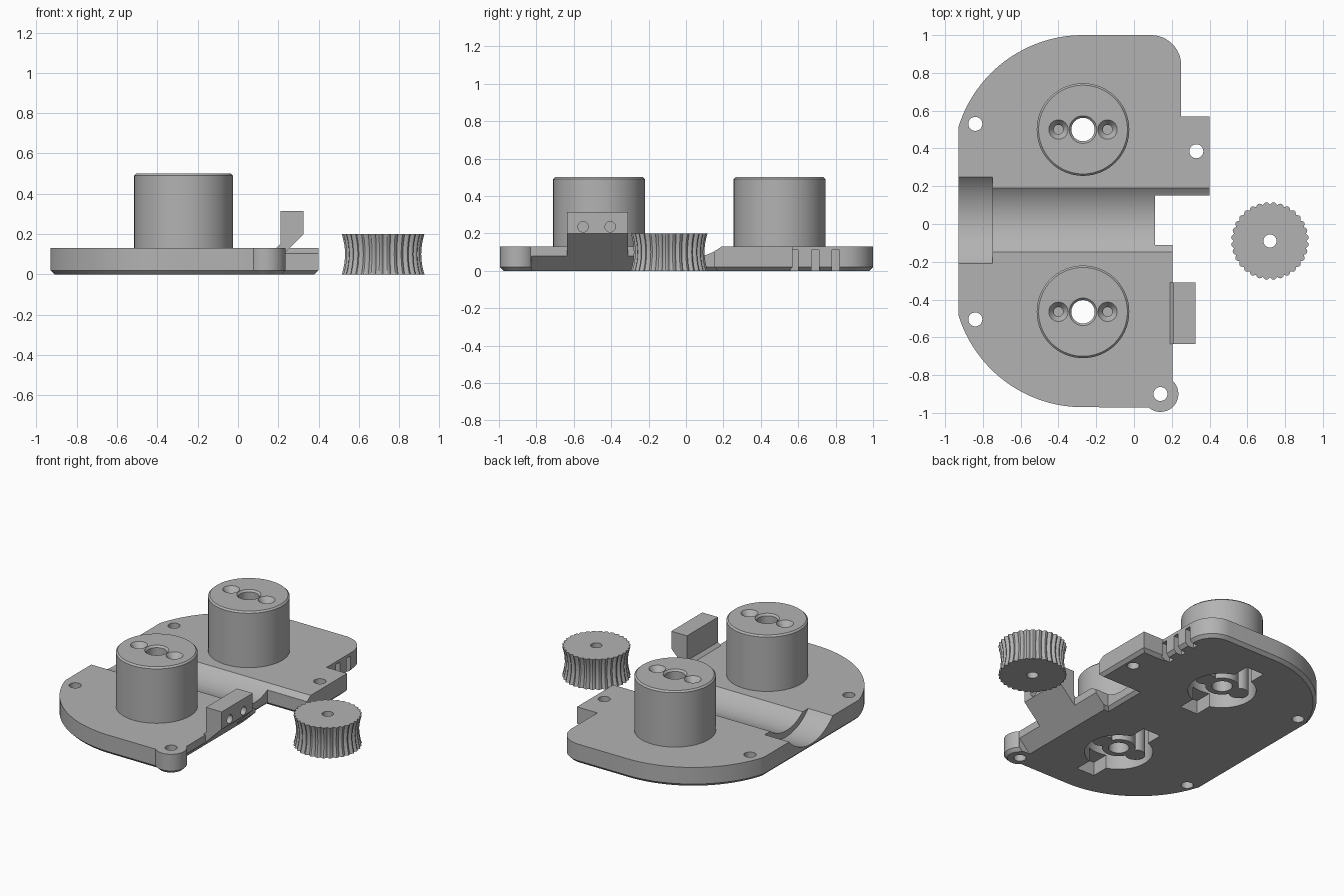
import bpy, bmesh, math
from math import sin, cos, radians, pi

if "Cube" in bpy.data.objects:
    bpy.data.objects.remove(bpy.data.objects["Cube"])

grey = bpy.data.materials.new("plain grey")
grey.diffuse_color = (0.45, 0.45, 0.45, 1)
grey.use_nodes = True
grey.node_tree.nodes["Principled BSDF"].inputs["Base Color"].default_value = grey.diffuse_color


def finish(name, bm):
    bmesh.ops.recalc_face_normals(bm, faces=bm.faces)
    me = bpy.data.meshes.new(name)
    bm.to_mesh(me)
    bm.free()
    ob = bpy.data.objects.new(name, me)
    bpy.context.collection.objects.link(ob)
    me.materials.append(grey)
    return ob


def prism(name, pts, axis, lo, hi, inset=0):
    """Extrude a closed profile along z (x,y points) or along y (x,z points)."""
    bm = bmesh.new()
    put = (lambda p, h: (p[0], p[1], h)) if axis == 'z' else (lambda p, h: (p[0], h, p[1]))
    a = [bm.verts.new(put(p, lo + inset)) for p in pts]
    b = [bm.verts.new(put(p, hi)) for p in pts]
    n = len(pts)
    bottom = bm.faces.new(a[::-1])
    bm.faces.new(b)
    for i in range(n):
        bm.faces.new((a[i], a[(i + 1) % n], b[(i + 1) % n], b[i]))
    bmesh.ops.recalc_face_normals(bm, faces=bm.faces)
    if inset:
        bmesh.ops.inset_region(bm, faces=[bottom], thickness=inset, depth=inset, use_even_offset=True)
    return finish(name, bm)


def rod(name, x, y, rings, n=48, along_x=False):
    """Capped round body from (radius, height) rings; lies along x if asked."""
    bm = bmesh.new()
    loops = []
    for r, h in rings:
        ring = []
        for i in range(n):
            u, v = r * cos(2 * pi * i / n), r * sin(2 * pi * i / n)
            ring.append(bm.verts.new((h, x + u, y + v) if along_x else (x + u, y + v, h)))
        loops.append(ring)
    for a, b in zip(loops, loops[1:]):
        for i in range(n):
            bm.faces.new((a[i], a[(i + 1) % n], b[(i + 1) % n], b[i]))
    bm.faces.new(loops[0][::-1])
    bm.faces.new(loops[-1])
    return finish(name, bm)


def box(x0, x1, y0, y1, z0, z1):
    return prism("box", [(x0, y0), (x1, y0), (x1, y1), (x0, y1)], 'z', z0, z1)


def combine(ob, tool, op='DIFFERENCE'):
    m = ob.modifiers.new("bool", 'BOOLEAN')
    m.operation, m.solver, m.object = op, 'EXACT', tool
    bpy.context.view_layer.objects.active = ob
    bpy.ops.object.modifier_apply(modifier=m.name)
    bpy.data.objects.remove(tool)


def arc(cx, cy, r, a0, a1, n):
    return [(cx + r * cos(radians(a0 + (a1 - a0) * i / n)),
             cy + r * sin(radians(a0 + (a1 - a0) * i / n))) for i in range(n + 1)]


# base plate outline, clockwise from the rear left, with a screw ear at the front right
outline = (arc(-0.27, 0.31, 0.69, 163, 90, 24)
           + arc(0.09, 0.84, 0.16, 90, 0, 12)
           + [(0.25, 0.57), (0.40, 0.57), (0.40, 0.15), (0.11, 0.15), (0.11, -0.11), (0.205, -0.11)]
           + arc(0.14, -0.90, 0.095, 47, -132, 20)
           + arc(-0.27, -0.28, 0.69, 270, 197, 24))
plate = prism("base_plate", outline, 'z', 0, 0.13, 0.02)

# round channel across the plate, wider at the left end
combine(plate, rod("cut", 0.02, 0.34, [(0.27, -0.76), (0.27, 0.6)], 96, True))
combine(plate, rod("cut", 0.02, 0.34, [(0.31, -1.1), (0.31, -0.75)], 96, True))

# undercut along the front right edge
combine(plate, prism("cut", [(0.11, -0.015), (0.4, -0.015), (0.4, 0.275)], 'y', -0.825, -0.1))

# notches in the rear right edge
for y in (0.58, 0.69, 0.80):
    combine(plate, box(0.19, 0.27 if y > 0.6 else 0.255, y - 0.02, y + 0.02, -0.02, 0.11))

# screw holes
for x, y in ((-0.84, 0.53), (-0.84, -0.505), (0.33, 0.385), (0.14, -0.90)):
    combine(plate, rod("cut", x, y, [(0.037, -0.1), (0.037, 0.2)], 32))

# two hollow hubs with a lobed post inside
CX = -0.27
for y in (0.50, -0.465):
    combine(plate, box(CX - 0.065, CX + 0.065, y - 0.31, y + 0.31, -0.02, 0.09))
    combine(plate, rod("hub", CX, y, [(0.245, 0.1), (0.245, 0.49), (0.235, 0.5)], 96), 'UNION')
    combine(plate, rod("cut", CX, y, [(0.205, -0.02), (0.205, 0.42)], 64))
    for dx, r in ((0, 0.1), (-0.13, 0.06), (0.13, 0.06)):
        combine(plate, rod("post", CX + dx, y, [(r, 0.03), (r, 0.45)], 40), 'UNION')
    combine(plate, rod("cut", CX, y, [(0.062, -0.1), (0.062, 0.488), (0.074, 0.501)], 40))
    for dx in (-0.13, 0.13):
        combine(plate, rod("cut", CX + dx, y, [(0.025, 0.38), (0.025, 0.465), (0.052, 0.501)], 32))

# overhanging bracket with two blind holes
bracket = prism("bracket", [(0.2, 0.075), (0.325, 0.2), (0.325, 0.315), (0.21, 0.315),
                            (0.21, 0.15), (0.19, 0.13), (0.19, 0.1)], 'y', -0.635, -0.31)
for y in (-0.55, -0.405):
    combine(bracket, rod("cut", y, 0.235, [(0.028, 0.25), (0.028, 0.4)], 32, True))

# waisted drive wheel with scalloped teeth
TEETH, PER = 32, 6
bm = bmesh.new()
loops = []
for k in range(9):
    t = k / 4 - 1
    waist = 0.016 * (1 - t * t)
    ring = []
    for i in range(TEETH * PER):
        a = 2 * pi * i / (TEETH * PER)
        r = 0.206 - waist - 0.013 * (1 - abs(sin(TEETH * a / 2)))
        ring.append(bm.verts.new((0.72 + r * cos(a), -0.09 + r * sin(a), 0.1 + 0.1 * t)))
    loops.append(ring)
n = TEETH * PER
for a, b in zip(loops, loops[1:]):
    for i in range(n):
        bm.faces.new((a[i], a[(i + 1) % n], b[(i + 1) % n], b[i]))
bm.faces.new(loops[0][::-1])
bm.faces.new(loops[-1])
wheel = finish("drive_wheel", bm)
combine(wheel, rod("cut", 0.72, -0.09, [(0.035, -0.1), (0.035, 0.3)], 24))

# smooth curved walls, keep edges sharp
for ob in (plate, bracket, wheel):
    bpy.ops.object.select_all(action='DESELECT')
    ob.select_set(True)
    bpy.context.view_layer.objects.active = ob
    bpy.ops.object.shade_smooth_by_angle(angle=radians(30))
